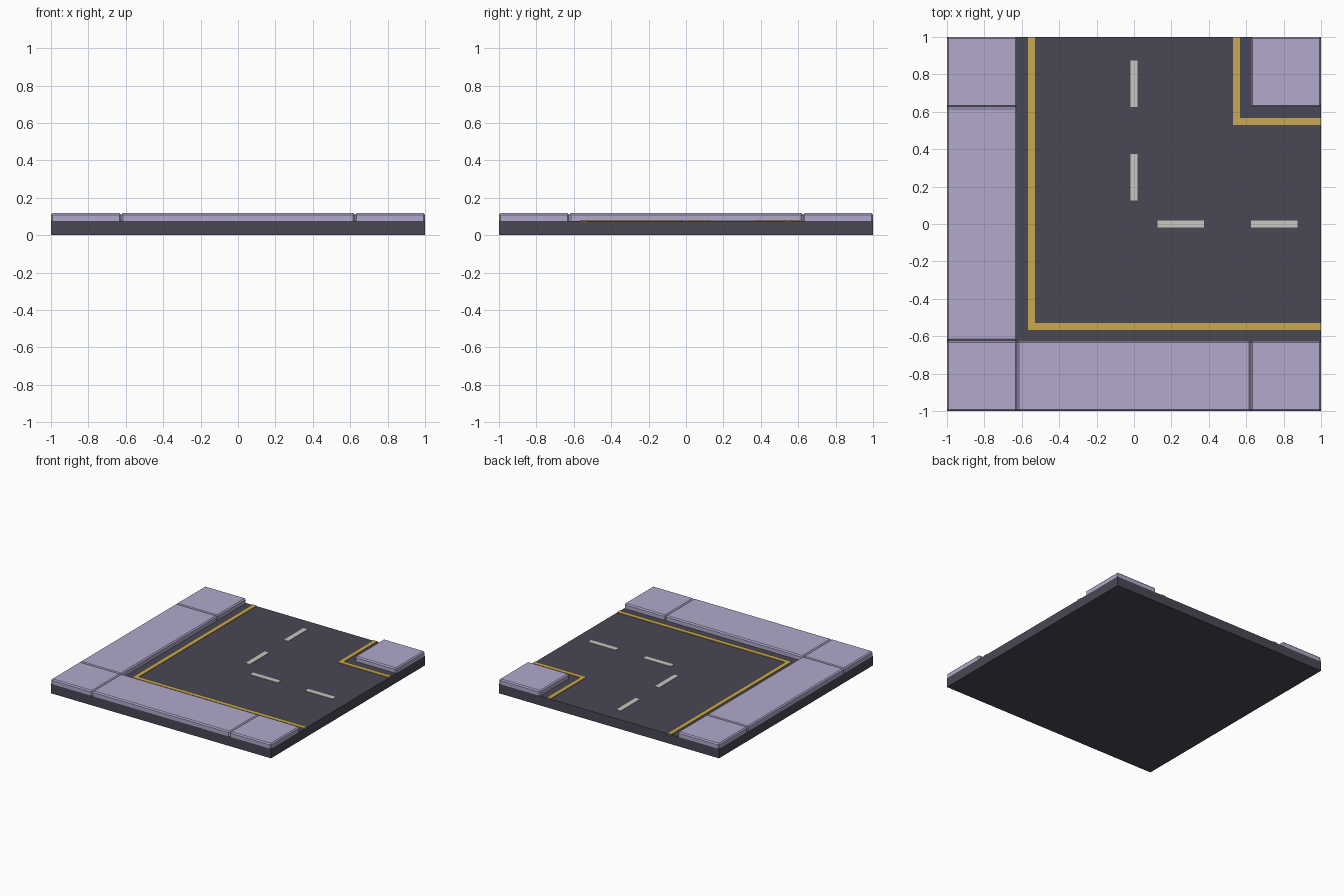
import bpy
import bmesh

if "Cube" in bpy.data.objects:
    bpy.data.objects.remove(bpy.data.objects["Cube"], do_unlink=True)


def material(name, r, g, b):
    m = bpy.data.materials.new(name)
    m.use_nodes = True
    m.diffuse_color = (r, g, b, 1)
    bsdf = m.node_tree.nodes["Principled BSDF"]
    bsdf.inputs["Base Color"].default_value = (r, g, b, 1)
    bsdf.inputs["Roughness"].default_value = 0.9
    return m


asphalt = material("dark asphalt", 0.067, 0.065, 0.089)
paving = material("lilac paving", 0.445, 0.395, 0.595)
yellow = material("yellow paint", 0.58, 0.395, 0.08)
white = material("off white paint", 0.58, 0.58, 0.53)

ROAD = 0.077   # road surface height
KERB = 0.118   # pavement height
EDGE = 0.625   # where pavement meets road


def block(name, x0, x1, y0, y1, z0, z1, mat, bevel=0):
    """Box from its bounds, optionally with chamfered top and upright edges."""
    bm = bmesh.new()
    bmesh.ops.create_cube(bm, size=1)
    for v in bm.verts:
        v.co = (x1 if v.co.x > 0 else x0,
                y1 if v.co.y > 0 else y0,
                z1 if v.co.z > 0 else z0)
    if bevel:
        edges = [e for e in bm.edges if any(v.co.z > z0 + bevel for v in e.verts)]
        bmesh.ops.bevel(bm, geom=edges, offset=bevel, segments=1, affect='EDGES')
    mesh = bpy.data.meshes.new(name)
    bm.to_mesh(mesh)
    bm.free()
    mesh.materials.append(mat)
    obj = bpy.data.objects.new(name, mesh)
    bpy.context.collection.objects.link(obj)
    return obj


# Road slab
block("road_base", -1, 1, -1, 1, 0, ROAD, asphalt)

# Pavement: four corner slabs and two long slabs
slabs = {
    "corner_front_right": (-1, -EDGE, -1, -EDGE),
    "corner_front_left": (EDGE, 1, -1, -EDGE),
    "corner_back_right": (-1, -EDGE, EDGE, 1),
    "corner_back_left": (EDGE, 1, EDGE, 1),
    "front_pavement": (-EDGE, EDGE, -1, -EDGE),
    "side_pavement": (-1, -EDGE, -EDGE, EDGE),
}
for name, bounds in slabs.items():
    block(name, *bounds, ROAD, KERB, paving, bevel=0.009)

# Yellow edge lines, outer bend and inner bend
IN, OUT = 0.53, 0.567
lines = {
    "outer_line_side": (-OUT, -IN, -OUT, 1),
    "outer_line_front": (-IN, 1, -OUT, -IN),
    "inner_line_side": (IN, OUT, IN, 1),
    "inner_line_back": (OUT, 1, IN, OUT),
}
for name, bounds in lines.items():
    block(name, *bounds, ROAD, ROAD + 0.005, yellow)

# White centre dashes along both arms of the bend
for i, start in enumerate((0.125, 0.625)):
    end = start + 0.25
    block(f"back_dash_{i}", -0.02, 0.02, start, end, ROAD, ROAD + 0.004, white)
    block(f"left_dash_{i}", start, end, -0.02, 0.02, ROAD, ROAD + 0.004, white)
